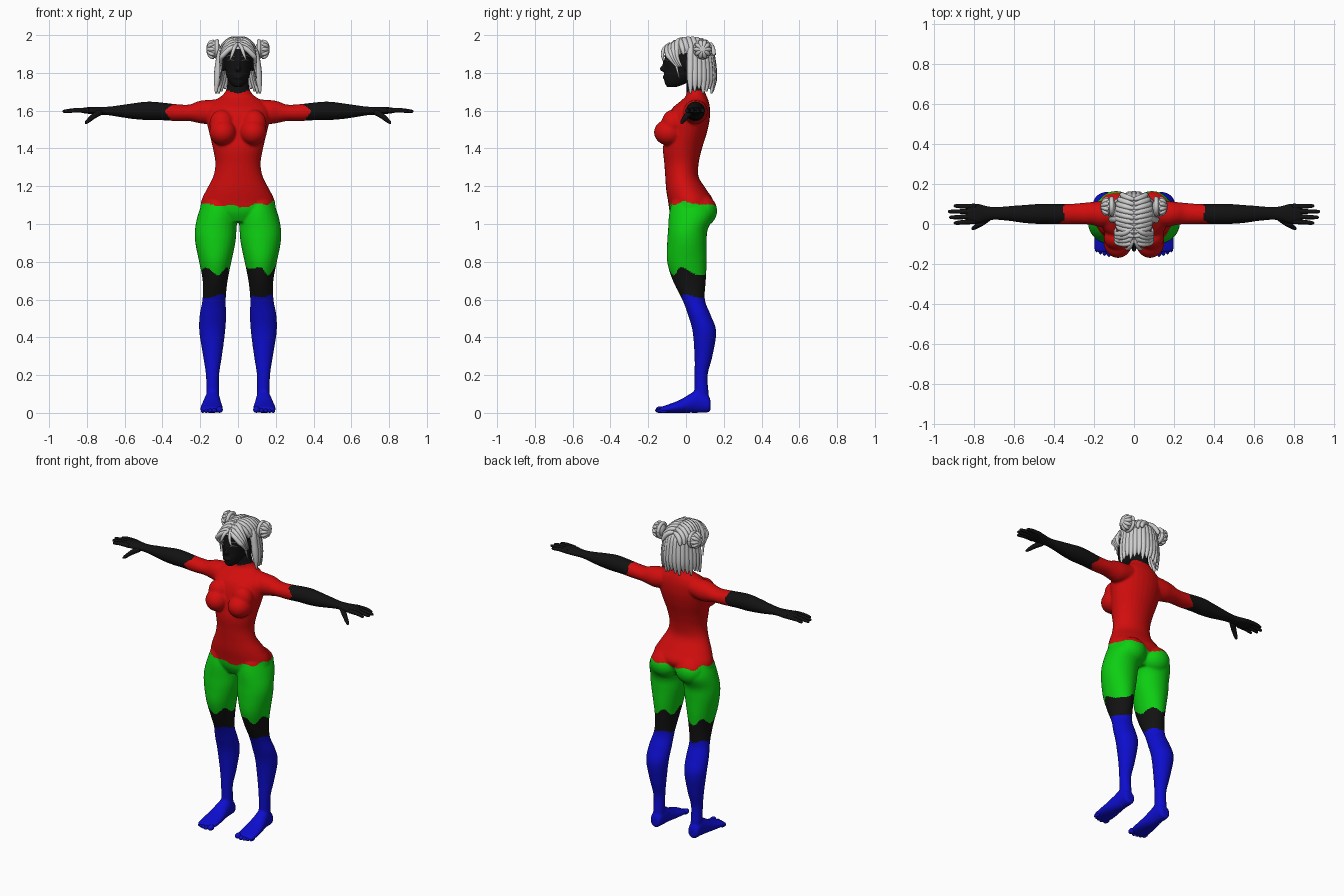
import bpy, bmesh, math
from mathutils import Vector, Matrix


def material(name, rgb):
    m = bpy.data.materials.new(name)
    m.diffuse_color = (*rgb, 1)
    return m


RED = material("red", (0.65, 0.004, 0.004))
GREEN = material("green", (0.004, 0.62, 0.006))
BLUE = material("blue", (0.004, 0.004, 0.62))
BLACK = material("black", (0.006, 0.006, 0.006))
GREY = material("light_grey", (0.62, 0.62, 0.62))


def spline(rows, steps):
    """Catmull-Rom interpolation of equal-length tuples."""
    out = []
    for i in range(len(rows) - 1):
        p0, p1 = rows[max(i - 1, 0)], rows[i]
        p2, p3 = rows[i + 1], rows[min(i + 2, len(rows) - 1)]
        for k in range(steps):
            t = k / steps
            out.append([0.5 * (2 * b + (c - a) * t + (2 * a - 5 * b + 4 * c - d) * t * t
                               + (3 * b - a - 3 * c + d) * t ** 3)
                        for a, b, c, d in zip(p0, p1, p2, p3)])
    return out + [list(rows[-1])]


def skin(bm, rings):
    vs = [[bm.verts.new(p) for p in r] for r in rings]
    n = len(vs[0])
    for a, b in zip(vs, vs[1:]):
        for i in range(n):
            bm.faces.new((a[i], a[(i + 1) % n], b[(i + 1) % n], b[i]))
    bm.faces.new(vs[0][::-1])
    bm.faces.new(vs[-1])


def loft(bm, axis, rows, n=28, steps=5):
    """Rows: position along axis, then low/high limits on the two other axes."""
    rings = []
    for s, a0, a1, b0, b1 in spline(rows, steps):
        ring = []
        for i in range(n):
            t = 2 * math.pi * i / n
            a = (a0 + a1) / 2 + (a1 - a0) / 2 * math.cos(t)
            b = (b0 + b1) / 2 + (b1 - b0) / 2 * math.sin(t)
            ring.append({"x": (s, a, b), "y": (a, s, b), "z": (a, b, s)}[axis])
        rings.append(ring)
    skin(bm, rings)


def tube(bm, pts, radii, n=8, steps=4):
    rows = spline([(*p, r) for p, r in zip(pts, radii)], steps)
    cs = [Vector(r[:3]) for r in rows]
    u, rings = Vector((0.31, 0.52, 0.8)), []
    for i, c in enumerate(cs):
        d = (cs[min(i + 1, len(cs) - 1)] - cs[max(i - 1, 0)]).normalized()
        u = (u - d * u.dot(d)).normalized()
        v = d.cross(u)
        r = max(rows[i][3], 0.001)
        rings.append([c + r * (u * math.cos(2 * math.pi * k / n) + v * math.sin(2 * math.pi * k / n))
                      for k in range(n)])
    skin(bm, rings)


def ball(bm, c, r, seg=24):
    m = Matrix.Translation(c) @ Matrix.Diagonal((*r, 1))
    return bmesh.ops.create_uvsphere(bm, u_segments=seg, v_segments=seg // 2, radius=1, matrix=m)["verts"]


def mirror(bm):
    g = bmesh.ops.duplicate(bm, geom=bm.verts[:] + bm.edges[:] + bm.faces[:])["geom"]
    for v in g:
        if isinstance(v, bmesh.types.BMVert):
            v.co.x *= -1


def finish(bm, name, mats, voxel=0, rule=None):
    bmesh.ops.recalc_face_normals(bm, faces=bm.faces[:])
    me = bpy.data.meshes.new(name)
    bm.to_mesh(me)
    bm.free()
    ob = bpy.data.objects.new(name, me)
    bpy.context.collection.objects.link(ob)
    if voxel:
        # blend the overlapping volumes into one skin
        rm = ob.modifiers.new("blend", "REMESH")
        rm.mode, rm.voxel_size = "VOXEL", voxel
        sm = ob.modifiers.new("soften", "SMOOTH")
        sm.factor, sm.iterations = 0.5, 6
        me = bpy.data.meshes.new_from_object(ob.evaluated_get(bpy.context.evaluated_depsgraph_get()))
        ob.modifiers.clear()
        ob.data = me
    me.materials.clear()
    for m in mats:
        me.materials.append(m)
    for p in me.polygons:
        p.use_smooth = True
        p.material_index = rule(p.center) if rule else 0
    return ob


# Body: limbs on one side, mirrored, then the torso
bm = bmesh.new()
loft(bm, "z", [(1.12, .03, .185, -.075, .13), (1.05, .005, .212, -.09, .15), (.97, .008, .228, -.095, .115),
               (.9, .014, .226, -.1, .11), (.8, .035, .206, -.1, .11), (.7, .055, .187, -.07, .105),
               (.6, .065, .188, -.02, .1), (.52, .063, .203, .01, .13), (.43, .068, .205, .035, .16),
               (.3, .085, .185, .045, .14), (.2, .1, .17, .045, .115), (.1, .1, .168, .045, .12),
               (.03, .1, .165, .05, .12)])
loft(bm, "y", [(.13, .11, .155, .015, .06), (.12, .1, .17, .003, .09), (.07, .095, .175, 0, .125),
               (.02, .09, .185, 0, .1), (-.03, .083, .195, 0, .07), (-.08, .08, .2, 0, .05),
               (-.12, .083, .2, 0, .036), (-.14, .09, .19, .003, .028)])
loft(bm, "x", [(.08, 0, .11, 1.55, 1.66), (.16, -.015, .115, 1.53, 1.657), (.21, -.005, .11, 1.535, 1.65),
               (.26, 0, .105, 1.545, 1.632), (.33, 0, .1, 1.545, 1.635), (.42, 0, .1, 1.55, 1.645),
               (.48, 0, .1, 1.55, 1.648), (.55, .005, .095, 1.555, 1.64), (.62, .015, .09, 1.565, 1.63),
               (.68, .02, .085, 1.575, 1.622), (.73, .02, .085, 1.577, 1.62)])
ball(bm, (.08, -.09, 1.485), (.072, .08, .07))
ball(bm, (.085, -.07, 1.53), (.066, .06, .075))
ball(bm, (.09, .085, 1.07), (.093, .08, .085))
mirror(bm)
loft(bm, "z", [(z, -w, w, f, b) for z, w, f, b in (
    (1.01, .1, -.06, .09), (1.06, .19, -.085, .12), (1.12, .195, -.095, .145), (1.18, .168, -.105, .11),
    (1.25, .132, -.11, .067), (1.32, .12, -.115, .067), (1.4, .133, -.122, .085), (1.48, .152, -.11, .11),
    (1.55, .167, -.1, .125), (1.61, .165, -.075, .127), (1.65, .13, -.03, .12), (1.68, .085, 0, .108),
    (1.72, .06, .003, .095), (1.8, .055, 0, .09))])


def body_colour(c):
    wave = math.sin(45 * c.x + 38 * c.y)
    if abs(c.x) > .365 + .02 * math.sin(60 * c.z + 30 * c.y) or c.z > 1.69 + .3 * abs(c.x):
        return 3
    if c.z > 1.09 + .12 * abs(c.x) + .008 * wave:
        return 0
    if c.z > .75 + .022 * wave:
        return 1
    return 3 if c.z > .62 + .01 * wave else 2


finish(bm, "body", [RED, GREEN, BLUE, BLACK], .0065, body_colour)

# Hands with fingers and thumb
bm = bmesh.new()
loft(bm, "x", [(.7, .022, .083, 1.578, 1.62), (.74, .014, .09, 1.578, 1.62), (.78, .003, .1, 1.582, 1.62),
               (.82, .002, .1, 1.587, 1.615), (.84, .01, .09, 1.592, 1.61)], 20)
for y0, y1, tip in ((.013, .005, .9), (.038, .033, .922), (.063, .062, .928), (.087, .09, .9)):
    tube(bm, [(.79, y0, 1.602), (.85, (y0 + y1) / 2, 1.603), (tip - .01, y1, 1.597), (tip, y1, 1.596)],
         [.013, .012, .009, .003])
tube(bm, [(.73, .03, 1.592), (.765, .002, 1.57), (.8, -.02, 1.54), (.809, -.025, 1.532)],
     [.018, .015, .01, .003])
mirror(bm)
finish(bm, "hands", [BLACK])

# Toes
bm = bmesh.new()
for x, y, r in ((.098, -.137, .018), (.125, -.14, .013), (.147, -.135, .012), (.167, -.128, .011), (.186, -.118, .01)):
    ball(bm, (x, y, r * .95), (r, .024, r * .95), 16)
mirror(bm)
finish(bm, "toes", [BLUE])

# Head with nose, lips and ears
bm = bmesh.new()
loft(bm, "z", [(z, -w, w, f, b) for z, w, f, b in (
    (1.725, .02, -.1, -.05), (1.745, .042, -.112, 0), (1.78, .06, -.117, .05), (1.82, .07, -.115, .08),
    (1.87, .077, -.114, .11), (1.92, .078, -.1, .12), (1.96, .06, -.065, .09), (1.975, .03, -.02, .05))])
ball(bm, (0, -.118, 1.822), (.013, .022, .016))
ball(bm, (0, -.113, 1.845), (.009, .012, .028))
ball(bm, (0, -.111, 1.777), (.024, .013, .011))
for s in (-1, 1):
    ball(bm, (s * .079, .008, 1.842), (.012, .02, .035))
finish(bm, "head", [BLACK], .005)

# Brows and lashes
bm = bmesh.new()
tube(bm, [(.016, -.117, 1.884), (.04, -.108, 1.893), (.062, -.083, 1.884)], [.002, .004, .002])
tube(bm, [(.02, -.115, 1.864), (.04, -.107, 1.869), (.06, -.088, 1.862)], [.001, .003, .001])
mirror(bm)
finish(bm, "brows", [GREY])

# Scalp cap under the hair, trimmed along the hairline
bm = bmesh.new()
ball(bm, (0, .02, 1.885), (.096, .13, .105), 32)
low = [v for v in bm.verts if v.co.z < 1.892 - .3 * v.co.y]
bmesh.ops.delete(bm, geom=low, context="VERTS")
finish(bm, "scalp_hair", [GREY])

# Hair locks: crown rows, back curtain, fringe
bm = bmesh.new()
for k in range(10):
    y = -.085 + .023 * k
    s = math.sqrt(1 - ((y - .02) / .14) ** 2)
    tube(bm, [(.095 * s * math.sin(t), y + .02 * t, 1.882 + .103 * s * math.cos(t)) for t in (0, .35, .7, 1.05, 1.4)],
         [.009, .014, .015, .014, .008])
for k in range(9):
    a = math.radians(-6 + 12 * k)
    c, s = math.cos(a), math.sin(a)
    end = 1.69 + .012 * (k % 3)
    tube(bm, [(c * w, .035 + s * d, z) for w, d, z in (
        (.04, .05, 1.955), (.085, .09, 1.92), (.1, .105, 1.85), (.11, .112, 1.77), (.118, .11, end))],
        [.01, .019, .021, .019, .005])
for k in range(4):
    y = -.025 * k
    tube(bm, [(.008, -.02 + y, 1.978 - .011 * k), (.045, -.045 + y * .75, 1.965 - .013 * k),
              (.078, -.05 + y * .6, 1.918 - .008 * k), (.09, -.045 + y * .5, 1.875), (.093, -.02 + y * .4, 1.83)],
         [.01, .014, .014, .011, .003])
tube(bm, [(.07, -.075, 1.93), (.087, -.065, 1.88), (.09, -.05, 1.83), (.098, -.035, 1.77)], [.008, .009, .007, .002])
tube(bm, [(.005, -.085, 1.955), (.02, -.115, 1.93), (.032, -.125, 1.895), (.045, -.122, 1.865)], [.008, .01, .008, .002])
mirror(bm)
finish(bm, "hair_locks", [GREY])

# Hair buns wrapped by strands
bm = bmesh.new()
ctr = Vector((.126, .088, 1.925))
ball(bm, ctr, (.035, .042, .046))
for k in range(5):
    b = math.pi * k / 5
    tube(bm, [ctr + Vector((.032 * math.sin(t), .041 * math.cos(t) * math.cos(b), .046 * math.cos(t) * math.sin(b)))
              for t in (0, .5, 1.05, 1.57, 2.1, 2.64, 3.14)], [.007, .011, .011, .009, .011, .011, .007])
tube(bm, [ctr + Vector((-.015, .04 * math.cos(t), .043 * math.sin(t)))
          for t in [i * math.pi / 6 for i in range(13)]], [.011] * 13)
mirror(bm)
finish(bm, "hair_buns", [GREY])
